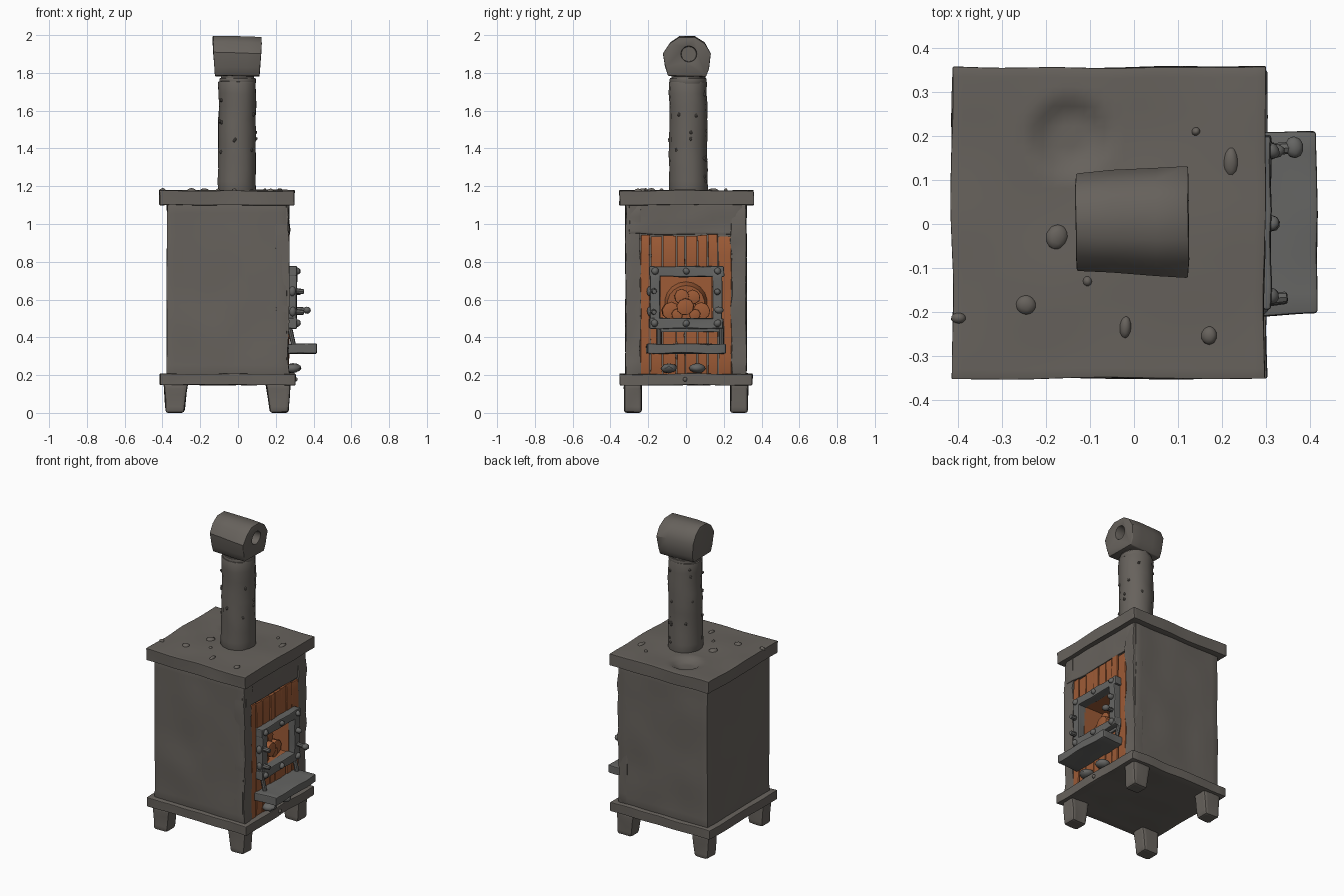
import bpy, bmesh, math, random
from mathutils import Vector, Matrix, noise

if "Cube" in bpy.data.objects:
    bpy.data.objects.remove(bpy.data.objects["Cube"])

random.seed(4)

def material(name, rgb):
    m = bpy.data.materials.new(name)
    m.diffuse_color = (*rgb, 1)
    m.use_nodes = True
    m.node_tree.nodes["Principled BSDF"].inputs["Base Color"].default_value = m.diffuse_color
    return m

STONE = material("warm_grey_iron", (0.135, 0.122, 0.108))
METAL = material("cool_grey_metal", (0.13, 0.13, 0.125))
WOOD = material("orange_wood", (0.34, 0.105, 0.037))

def wobble(bm, amp, freq):
    # soft hand-made unevenness
    off = Vector((random.uniform(0, 50), random.uniform(0, 50), 0))
    for v in bm.verts:
        v.co += noise.noise_vector(v.co * freq + off) * amp

def finish(name, bm, mat, bevel=0.0, cutter=None):
    bmesh.ops.recalc_face_normals(bm, faces=bm.faces)
    me = bpy.data.meshes.new(name)
    bm.to_mesh(me)
    bm.free()
    ob = bpy.data.objects.new(name, me)
    bpy.context.collection.objects.link(ob)
    me.materials.append(mat)
    bpy.ops.object.select_all(action='DESELECT')
    ob.select_set(True)
    bpy.context.view_layer.objects.active = ob
    if cutter:
        b = ob.modifiers.new("cut", 'BOOLEAN')
        b.object, b.operation, b.solver = cutter, 'DIFFERENCE', 'EXACT'
        bpy.ops.object.modifier_apply(modifier="cut")
    if bevel:
        b = ob.modifiers.new("bevel", 'BEVEL')
        b.width, b.segments = bevel, 2
        b.limit_method, b.angle_limit = 'ANGLE', math.radians(50)
        bpy.ops.object.modifier_apply(modifier="bevel")
    bpy.ops.object.shade_smooth_by_angle(angle=math.radians(35))
    return ob

def box(name, x, y, z, mat, cuts=4, amp=0.006, freq=6, bevel=0.006, shape=None, cutter=None):
    bm = bmesh.new()
    bmesh.ops.create_cube(bm, size=1)
    if cuts:
        bmesh.ops.subdivide_edges(bm, edges=bm.edges[:], cuts=cuts, use_grid_fill=True)
    for v in bm.verts:
        v.co = Vector([a + (b - a) * (c + 0.5) for (a, b), c in zip((x, y, z), v.co)])
    if amp:
        wobble(bm, amp, freq)
    if shape:
        for v in bm.verts:
            shape(v.co)
    return finish(name, bm, mat, bevel, cutter)

def rod(name, p, q, r1, r2, mat, sides=10, rings=0, amp=0.0, bevel=0.0):
    p, q = Vector(p), Vector(q)
    d = q - p
    bm = bmesh.new()
    bmesh.ops.create_cone(bm, cap_ends=True, segments=sides, radius1=r1, radius2=r2, depth=d.length)
    if rings:
        side = [e for e in bm.edges if abs(e.verts[0].co.z - e.verts[1].co.z) > 1e-4]
        bmesh.ops.subdivide_edges(bm, edges=side, cuts=rings)
    rot = d.to_track_quat('Z', 'Y').to_matrix().to_4x4()
    bmesh.ops.transform(bm, matrix=Matrix.Translation((p + q) / 2) @ rot, verts=bm.verts)
    if amp:
        wobble(bm, amp, 9)
    return finish(name, bm, mat, bevel)

def lump(name, c, s, mat, sub=2):
    bm = bmesh.new()
    bmesh.ops.create_icosphere(bm, subdivisions=sub, radius=1)
    for v in bm.verts:
        v.co = Vector([a + b * k for a, b, k in zip(c, s, v.co)])
    wobble(bm, min(s) * 0.25, 20)
    return finish(name, bm, mat)

# cutters for the fire opening and the chimney hole
fire_cut = box("fire_cutter", (0.09, 0.5), (-0.142, 0.142), (0.488, 0.735), WOOD, 0, 0, bevel=0)
hole_cut = rod("hole_cutter", (0.04, 0.015, 1.9), (0.3, 0.015, 1.9), 0.041, 0.041, STONE, 20)
fire_cut.hide_render = hole_cut.hide_render = True

# main body
box("stove_body", (-0.375, 0.256), (-0.32, 0.32), (0.19, 1.12), STONE, 14, 0.007, 5, 0.006, cutter=fire_cut)

# chipped surround of the plank panel
for s, label in ((-1, "left"), (1, "right")):
    def ragged(co, s=s):
        if abs(co.y) < 0.26:
            co.y += 0.010 * noise.noise(Vector((s * 5, 0, co.z * 14)))
        if co.x > 0.25:
            co.x += 0.013 * noise.noise(Vector((s * 9, co.y * 8, co.z * 9)))
    box(label + "_surround", (0.2, 0.268), tuple(sorted((s * 0.24, s * 0.318))), (0.2, 1.11),
        STONE, 12, 0.007, 8, 0.007, shape=ragged)
box("top_surround", (0.2, 0.268), (-0.3, 0.3), (0.945, 1.11), STONE, 10, 0.008, 8, 0.007)

# top slab with a round dent
def dent(co):
    if co.z > 1.16:
        r = math.hypot(co.x + 0.145, co.y - 0.2) / 0.095
        if r < 1:
            co.z -= 0.026 * min(1, (1 - r) * 2.2)
box("top_slab", (-0.413, 0.298), (-0.353, 0.357), (1.1, 1.177), STONE, 30, 0.006, 5, 0.007, shape=dent)
box("base_slab", (-0.413, 0.303), (-0.35, 0.35), (0.148, 0.207), STONE, 12, 0.006, 6, 0.007)

# lumps on the slabs
for i, (x, y, a, b) in enumerate([(0.22, 0.14, 0.017, 0.036), (-0.175, -0.03, 0.027, 0.03),
                                  (-0.245, -0.185, 0.023, 0.022), (-0.02, -0.235, 0.014, 0.026),
                                  (-0.105, -0.13, 0.011, 0.013), (0.17, -0.255, 0.018, 0.022),
                                  (0.14, 0.21, 0.01, 0.01), (-0.4, -0.215, 0.016, 0.013)]):
    lump(f"top_lump_{i}", (x, y, 1.174), (a, b, 0.015), STONE)

# four tapered feet
for sx, ax, bx, tx in ((-1, -0.393, -0.265, 0.03), (1, 0.145, 0.278, 0.035)):
    for sy in (-1, 1):
        def taper(co, sx=sx, sy=sy, tx=tx, ax=ax, bx=bx):
            t = 1 - min(1, max(0, co.z / 0.16))
            inner = (bx - co.x) if sx > 0 else (co.x - ax)
            co.x += sx * tx * t * inner / (bx - ax)
            co.x -= sx * 0.01 * t
            co.z = max(0, co.z)
        box("foot", (ax, bx), tuple(sorted((sy * 0.235, sy * 0.327))), (0.0, 0.16),
            STONE, 4, 0.005, 10, 0.014, shape=taper)

# chimney pipe, neck and cap
rod("chimney_pipe", (-0.005, 0.012, 1.16), (-0.005, 0.012, 1.755), 0.102, 0.101, STONE, 14, 8, 0.008, 0.006)
rod("chimney_collar", (-0.003, 0.012, 1.742), (-0.003, 0.012, 1.772), 0.098, 0.098, STONE, 14, 0, 0.004, 0.005)
rod("chimney_neck", (-0.003, 0.012, 1.76), (-0.003, 0.012, 1.82), 0.09, 0.09, STONE, 14)

outline = [(-0.095, 1.785), (-0.112, 1.83), (-0.122, 1.91), (-0.085, 1.965), (-0.035, 1.997),
           (0.05, 1.998), (0.1, 1.965), (0.131, 1.91), (0.122, 1.82), (0.105, 1.78)]
bm = bmesh.new()
loops = []
for x, k, drop in ((-0.133, 0.88, 0.0), (-0.05, 0.92, 0.002), (0.05, 0.97, 0.004), (0.124, 1.0, 0.008)):
    loops.append([bm.verts.new((x * (0.92 if z < 1.85 else 1), 0.012 + (y - 0.012) * k,
                                z - drop * (z > 1.9))) for y, z in outline])
n = len(outline)
for a, b in zip(loops, loops[1:]):
    for i in range(n):
        bm.faces.new((a[i], a[(i + 1) % n], b[(i + 1) % n], b[i]))
bm.faces.new(loops[0])
bm.faces.new(loops[-1])
wobble(bm, 0.004, 9)
finish("chimney_cap", bm, STONE, 0.007, hole_cut)

# rivets on the pipe
for i in range(22):
    a, z = random.choice((0.3, 1.2, 2.4, 3.6, 4.7, 5.6)) + random.uniform(-0.2, 0.2), random.uniform(1.22, 1.72)
    lump(f"pipe_rivet_{i}", (-0.005 + 0.1 * math.cos(a), 0.012 + 0.1 * math.sin(a), z),
         (0.009, 0.009, 0.011), STONE, 1)

# wooden planks
edges = [-0.243, -0.19, -0.125, -0.05, -0.004, 0.06, 0.115, 0.17, 0.243]
for i, (a, b) in enumerate(zip(edges, edges[1:])):
    box(f"plank_{i}", (0.235, 0.267 + random.uniform(-0.003, 0.004)), (a + 0.003, b - 0.003),
        (0.2, 0.938 + random.uniform(-0.008, 0.008)), WOOD, 6, 0.004, 9, 0.004, cutter=fire_cut)

# lined firebox
for name, x, y, z in (("firebox_back", (0.085, 0.097), (-0.145, 0.145), (0.485, 0.738)),
                      ("firebox_left", (0.09, 0.268), (-0.143, -0.135), (0.487, 0.736)),
                      ("firebox_right", (0.09, 0.268), (0.135, 0.143), (0.487, 0.736)),
                      ("firebox_floor", (0.09, 0.268), (-0.143, 0.143), (0.486, 0.498)),
                      ("firebox_roof", (0.09, 0.268), (-0.143, 0.143), (0.724, 0.736))):
    box(name, x, y, z, WOOD, 0, 0, bevel=0)
rod("fire_arch", (0.09, 0, 0.58), (0.15, 0, 0.575), 0.115, 0.1, WOOD, 18)

# logs
for i, (y, z, r, x) in enumerate([(-0.004, 0.562, 0.046, 0.25), (-0.08, 0.54, 0.047, 0.225),
                                  (0.08, 0.538, 0.046, 0.225), (-0.025, 0.615, 0.04, 0.215),
                                  (0.035, 0.612, 0.038, 0.205), (-0.045, 0.52, 0.03, 0.24),
                                  (0.045, 0.52, 0.03, 0.24)]):
    rod(f"log_{i}", (0.1, y, z), (x, y, z), r, r, WOOD, 9, 1, 0.006, 0.005)

# door frame
for name, y, z in (("door_top", (-0.195, 0.2), (0.72, 0.776)), ("door_bottom", (-0.195, 0.2), (0.446, 0.502)),
                   ("door_left", (-0.19, -0.137), (0.47, 0.75)), ("door_right", (0.14, 0.193), (0.47, 0.75))):
    box(name, (0.255, 0.312), y, z, METAL, 6, 0.006, 12, 0.008)

# door bolts
for y in (-0.165, 0.002, 0.167):
    for z in (0.75, 0.474):
        lump("door_bolt", (0.314, y, z), (0.018, 0.019, 0.019), METAL)

# hinges and handle
for z in (0.535, 0.645):
    rod("hinge_pin", (0.3, -0.172, z), (0.35, -0.168, z - 0.004), 0.016, 0.013, METAL, 8, 0, 0.003, 0.004)
    lump("hinge_knuckle", (0.29, -0.193, z), (0.018, 0.014, 0.026), METAL)
rod("handle_stem", (0.3, 0.17, 0.55), (0.37, 0.174, 0.543), 0.013, 0.014, METAL, 8)
lump("handle_knob", (0.366, 0.175, 0.543), (0.02, 0.024, 0.02), METAL)
lump("latch", (0.318, 0.167, 0.64), (0.025, 0.017, 0.018), METAL)

# ash shelf with struts
box("ash_shelf", (0.25, 0.416), (-0.206, 0.208), (0.315, 0.365), METAL, 8, 0.006, 9, 0.008)
for y in (-0.143, 0.188):
    rod("shelf_strut", (0.272, y, 0.46), (0.296, y, 0.35), 0.013, 0.013, METAL, 8)
box("shelf_rail", (0.26, 0.282), (-0.15, 0.19), (0.428, 0.446), METAL, 4, 0.004, 12, 0.004)

# loose stones under the shelf
for y in (-0.09, 0.06):
    lump("ash_stone", (0.29, y, 0.237), (0.046, 0.044, 0.025), METAL)
lump("base_bolt", (0.303, -0.005, 0.178), (0.012, 0.012, 0.012), STONE)

for c in (fire_cut, hole_cut):
    bpy.data.objects.remove(c, do_unlink=True)
